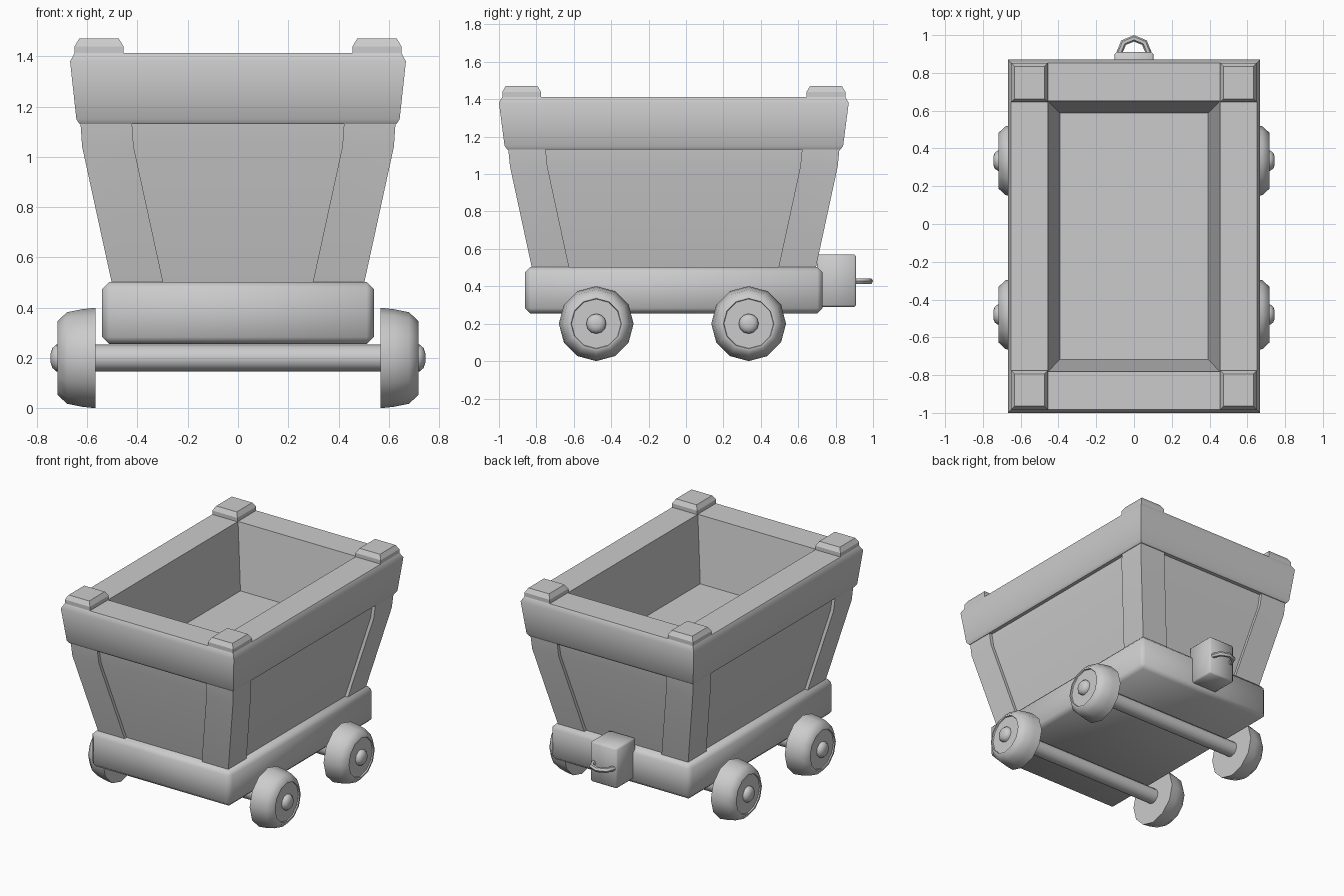
import bpy, bmesh
from math import radians, pi, cos, sin

if "Cube" in bpy.data.objects:
    bpy.data.objects.remove(bpy.data.objects["Cube"])

YC = -0.065  # centre of the cart body along y


def finish(name, bm, angle=50):
    bmesh.ops.recalc_face_normals(bm, faces=bm.faces)
    me = bpy.data.meshes.new(name)
    bm.to_mesh(me)
    bm.free()
    ob = bpy.data.objects.new(name, me)
    bpy.context.collection.objects.link(ob)
    bpy.ops.object.select_all(action='DESELECT')
    ob.select_set(True)
    bpy.context.view_layer.objects.active = ob
    bpy.ops.object.shade_smooth_by_angle(angle=radians(angle))
    return ob


def loft(name, loops, angle=50):
    """Closed skin through a list of equal-length point loops."""
    bm = bmesh.new()
    rings = [[bm.verts.new(p) for p in lp] for lp in loops]
    n = len(rings[0])
    for a, b in zip(rings, rings[1:]):
        for i in range(n):
            j = (i + 1) % n
            bm.faces.new((a[i], a[j], b[j], b[i]))
    bm.faces.new(rings[0][::-1])
    bm.faces.new(rings[-1])
    return finish(name, bm, angle)


def rect(x0, x1, y0, y1, z):
    return [(x0, y0, z), (x1, y0, z), (x1, y1, z), (x0, y1, z)]


def mid_rect(z, hx, hy):
    return rect(-hx, hx, YC - hy, YC + hy, z)


def box(name, x0, x1, y0, y1, z0, z1, bevel):
    bm = bmesh.new()
    bmesh.ops.create_cube(bm, size=1)
    for v in bm.verts:
        v.co = ((x0 + x1) / 2 + v.co.x * (x1 - x0),
                (y0 + y1) / 2 + v.co.y * (y1 - y0),
                (z0 + z1) / 2 + v.co.z * (z1 - z0))
    bmesh.ops.bevel(bm, geom=bm.edges[:], offset=bevel, segments=1,
                    affect='EDGES', profile=0.5)
    return finish(name, bm)


def lathe_x(name, profile, y, z, n=12, angle=50):
    """Turned part about an axis along x; profile is (x, radius)."""
    return loft(name, [[(x, y + r * sin(2 * pi * i / n), z + r * cos(2 * pi * i / n))
                        for i in range(n)] for x, r in profile], angle)


# hopper: recessed panels, overhanging rim, then down inside to the floor
loft("hopper", [mid_rect(*s) for s in (
    (0.48, 0.475, 0.732), (1.04, 0.597, 0.853), (1.13, 0.605, 0.863),
    (1.13, 0.63, 0.89), (1.15, 0.643, 0.905), (1.38, 0.668, 0.935),
    (1.413, 0.65, 0.917), (1.413, 0.456, 0.717), (0.97, 0.392, 0.652))])

# corner posts and rim blocks
for sx, side in ((-1, "left"), (1, "right")):
    for sy, end in ((-1, "front"), (1, "back")):
        loft(f"corner_post_{end}_{side}", [
            rect(sx * (hx - 0.205), sx * hx, YC + sy * (hy - 0.2), YC + sy * hy, z)
            for z, hx, hy in ((0.48, 0.498, 0.755), (1.04, 0.62, 0.876), (1.14, 0.627, 0.886))], 30)
        loft(f"rim_block_{end}_{side}", [
            rect(sx * (0.456 + i), sx * (0.65 - i), YC + sy * (0.71 + i), YC + sy * (0.917 - i), z)
            for z, i in ((1.40, 0), (1.44, 0), (1.47, 0.018))], 30)

# chassis and coupling
box("chassis", -0.54, 0.54, -0.86, 0.73, 0.255, 0.503, 0.028)
box("coupler_block", -0.103, 0.103, 0.70, 0.91, 0.29, 0.57, 0.01)
ring = []
for i in range(8):
    a = 2 * pi * i / 8
    ring.append([((0.078 + 0.017 * cos(b)) * sin(a), 0.905 + (0.078 + 0.017 * cos(b)) * cos(a),
                  0.428 + 0.017 * sin(b)) for b in (2 * pi * k / 6 for k in range(6))])
bm = bmesh.new()
vs = [[bm.verts.new(p) for p in r] for r in ring]
for i in range(8):
    for k in range(6):
        bm.faces.new((vs[i][k], vs[(i + 1) % 8][k], vs[(i + 1) % 8][(k + 1) % 6], vs[i][(k + 1) % 6]))
finish("coupler_ring", bm)

# axles, wheels and hub caps
for y, end in ((-0.48, "front"), (0.335, "back")):
    lathe_x(f"axle_{end}", [(-0.6, 0.053), (0.6, 0.053)], y, 0.2)
    for s, side in ((-1, "left"), (1, "right")):
        lathe_x(f"wheel_{end}_{side}", [(s * x, r) for x, r in (
            (0.566, 0.2), (0.62, 0.194), (0.68, 0.182), (0.718, 0.147), (0.718, 0.135), (0.71, 0.132))],
            y, 0.2)
        lathe_x(f"hub_cap_{end}_{side}", [(s * x, r) for x, r in (
            (0.69, 0.054), (0.723, 0.053), (0.738, 0.04), (0.745, 0.02))], y, 0.2)
